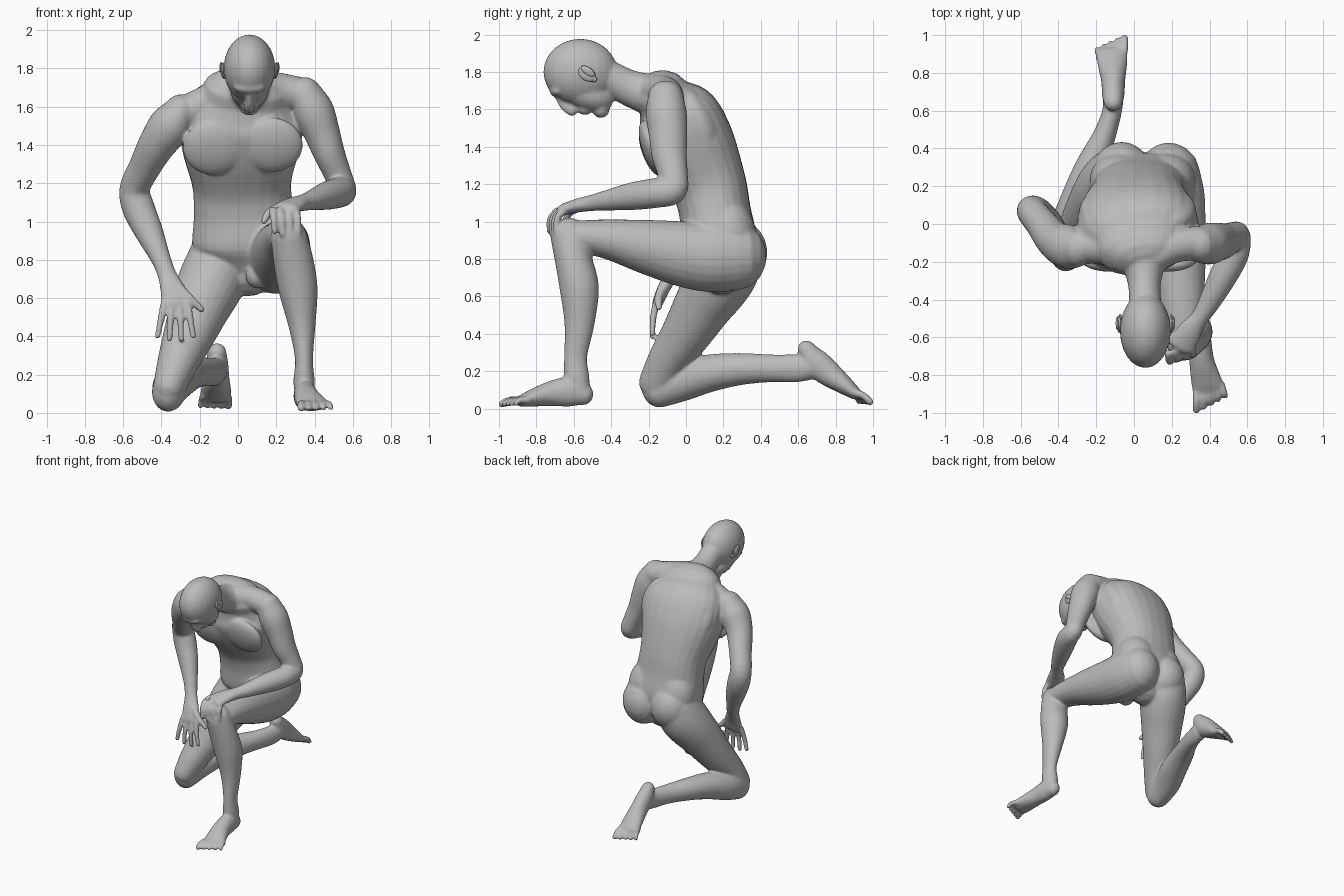
import bpy, bmesh, math
from mathutils import Vector, Matrix

old = bpy.data.objects.get("Cube")
if old:
    bpy.data.objects.remove(old, do_unlink=True)

grey = bpy.data.materials.new("clay_grey")
grey.use_nodes = True
grey.diffuse_color = (0.5, 0.5, 0.5, 1)
grey.node_tree.nodes["Principled BSDF"].inputs["Base Color"].default_value = (0.5, 0.5, 0.5, 1)
grey.node_tree.nodes["Principled BSDF"].inputs["Roughness"].default_value = 0.7

SIDES = 24


def spline(rows, steps=4):
    """Smooth curve through rows of equal length."""
    rows = [Vector(r) for r in rows]
    out = []
    for i in range(len(rows) - 1):
        a, b = rows[i], rows[i + 1]
        p = rows[i - 1] if i else a * 2 - b
        n = rows[i + 2] if i + 2 < len(rows) else b * 2 - a
        for k in range(steps):
            t = k / steps
            out.append(0.5 * (2 * a + (b - p) * t + (2 * p - 5 * a + 4 * b - n) * t * t
                              + (3 * a - p - 3 * b + n) * t ** 3))
    return out + [rows[-1]]


def loft(bm, rows, ref=(1, 0, 0), power=1.0):
    """Round-ended limb; each row is x, y, z, half width along ref, half depth.
    A power below 1 makes the section boxier."""
    pts = spline(rows)
    pos = [Vector(p[:3]) for p in pts]
    rings = []
    for i, p in enumerate(pts):
        t = (pos[min(i + 1, len(pos) - 1)] - pos[max(i - 1, 0)]).normalized()
        rings.append((pos[i], t, p[3], p[4]))

    def dome(ring, sign):
        c, t, a, b = ring
        return [(c + t * sign * min(a, b) * math.sin(math.radians(g)), t,
                 a * math.cos(math.radians(g)), b * math.cos(math.radians(g))) for g in (25, 50, 70, 84)]

    def bulge(value):
        return math.copysign(abs(value) ** power, value)

    rings = dome(rings[0], -1)[::-1] + rings + dome(rings[-1], 1)
    loops = []
    for c, t, a, b in rings:
        u = Vector(ref)
        u = (u - t * u.dot(t)).normalized()
        v = t.cross(u)
        loops.append([bm.verts.new(c + u * a * bulge(math.cos(w)) + v * b * bulge(math.sin(w)))
                      for w in (2 * math.pi * k / SIDES for k in range(SIDES))])
    for l0, l1 in zip(loops, loops[1:]):
        for k in range(SIDES):
            j = (k + 1) % SIDES
            bm.faces.new((l0[k], l0[j], l1[j], l1[k]))
    bm.faces.new(loops[0][::-1])
    bm.faces.new(loops[-1])


def blob(bm, centre, radii, tilt=0.0):
    """Ellipsoid tilted about the x axis."""
    m = Matrix.Translation(centre) @ Matrix.Rotation(tilt, 4, 'X') @ Matrix.Diagonal((*radii, 1))
    bmesh.ops.create_uvsphere(bm, u_segments=24, v_segments=16, radius=1, matrix=m)


def digit(bm, points, r0, r1):
    """Finger or toe tapering from r0 to r1."""
    n = len(points) - 1
    loft(bm, [(*p, r0 + (r1 - r0) * i / n, r0 + (r1 - r0) * i / n) for i, p in enumerate(points)],
         ref=(1, 0.1, 0.05))


def finish(bm, name):
    bmesh.ops.recalc_face_normals(bm, faces=bm.faces)
    for f in bm.faces:
        f.smooth = True
    me = bpy.data.meshes.new(name)
    bm.to_mesh(me)
    bm.free()
    me.materials.append(grey)
    ob = bpy.data.objects.new(name, me)
    bpy.context.collection.objects.link(ob)
    return ob


body = bmesh.new()

# Torso and neck
loft(body, [(0.04, 0.19, 0.74, 0.17, 0.13), (0.045, 0.18, 0.87, 0.28, 0.20),
            (0.03, 0.155, 1.05, 0.262, 0.192), (0.02, 0.12, 1.20, 0.26, 0.203),
            (0.015, 0.03, 1.40, 0.312, 0.235), (0.025, -0.05, 1.56, 0.318, 0.225),
            (0.04, -0.12, 1.66, 0.24, 0.15)],
     ref=(1, 0, 0.12), power=0.88)
loft(body, [(0.04, -0.08, 1.64, 0.17, 0.13), (0.05, -0.20, 1.68, 0.125, 0.112),
            (0.055, -0.31, 1.718, 0.088, 0.096), (0.06, -0.45, 1.79, 0.085, 0.09)])

# Trapezius slopes
loft(body, [(0.05, -0.20, 1.70, 0.09, 0.09), (0.20, -0.12, 1.69, 0.09, 0.09), (0.34, -0.10, 1.66, 0.09, 0.09)], (0, 1, 0))
loft(body, [(0.05, -0.20, 1.70, 0.09, 0.09), (-0.13, -0.13, 1.635, 0.09, 0.09), (-0.29, -0.12, 1.56, 0.09, 0.09)], (0, 1, 0))

# Chest, shoulder blades, lower back, right buttock, groin
for x, z in ((-0.125, 1.385), (0.175, 1.40)):
    blob(body, (x, -0.18, z), (0.165, 0.058, 0.15), 0.33)
for x, z in ((-0.135, 1.50), (0.175, 1.53)):
    blob(body, (x, 0.07, z), (0.155, 0.095, 0.20), 0.45)
for x in (-0.08, 0.17):
    blob(body, (x, 0.235, 0.93), (0.155, 0.14, 0.20), 0.15)
blob(body, (-0.065, 0.25, 0.835), (0.165, 0.185, 0.185))
blob(body, (0.10, 0.03, 0.72), (0.06, 0.07, 0.07))

# Head: skull, lower face, chin, brow, mouth, nose
blob(body, (0.06, -0.565, 1.80), (0.135, 0.198, 0.177))
blob(body, (0.06, -0.535, 1.69), (0.10, 0.155, 0.092), -0.39)
blob(body, (0.06, -0.455, 1.605), (0.055, 0.048, 0.052))
blob(body, (0.06, -0.685, 1.70), (0.085, 0.045, 0.036))
blob(body, (0.06, -0.54, 1.605), (0.046, 0.042, 0.036))
loft(body, [(0.06, -0.68, 1.67, 0.018, 0.024), (0.06, -0.642, 1.622, 0.02, 0.034), (0.06, -0.605, 1.597, 0.029, 0.036)])

# Raised left leg: buttock and thigh, shin, foot
loft(body, [(0.185, 0.265, 0.815, 0.165, 0.185), (0.20, 0.14, 0.812, 0.175, 0.19),
            (0.22, 0.0, 0.825, 0.16, 0.178),
            (0.235, -0.20, 0.863, 0.145, 0.148), (0.25, -0.40, 0.903, 0.122, 0.11),
            (0.26, -0.54, 0.918, 0.105, 0.09), (0.265, -0.62, 0.915, 0.095, 0.083)])
loft(body, [(0.265, -0.625, 0.925, 0.095, 0.10), (0.29, -0.60, 0.79, 0.105, 0.10),
            (0.315, -0.57, 0.64, 0.102, 0.105), (0.335, -0.57, 0.45, 0.07, 0.08),
            (0.345, -0.59, 0.28, 0.047, 0.062), (0.345, -0.585, 0.17, 0.056, 0.068),
            (0.348, -0.57, 0.09, 0.05, 0.06)])
loft(body, [(0.345, -0.545, 0.075, 0.05, 0.058), (0.35, -0.62, 0.09, 0.06, 0.08),
            (0.358, -0.72, 0.08, 0.066, 0.068), (0.38, -0.82, 0.057, 0.08, 0.047),
            (0.394, -0.875, 0.042, 0.085, 0.033)])
for i in range(5):
    digit(body, [(0.332 + 0.032 * i, -0.87 + 0.006 * i, 0.045), (0.33 + 0.037 * i, -0.94 + 0.012 * i, 0.045),
                 (0.33 + 0.039 * i, -0.985 + 0.018 * i, 0.025)], 0.021, 0.020 - 0.0015 * i)

# Kneeling right leg: thigh, shin, foot on its toes
loft(body, [(-0.08, 0.235, 0.84, 0.165, 0.18), (-0.115, 0.205, 0.74, 0.175, 0.185),
            (-0.155, 0.155, 0.65, 0.172, 0.175),
            (-0.20, 0.09, 0.55, 0.157, 0.157), (-0.26, 0.0, 0.40, 0.133, 0.133),
            (-0.32, -0.10, 0.25, 0.105, 0.108), (-0.36, -0.155, 0.13, 0.085, 0.10)])
loft(body, [(-0.365, -0.15, 0.103, 0.085, 0.10), (-0.345, -0.02, 0.145, 0.098, 0.105),
            (-0.29, 0.13, 0.19, 0.098, 0.10), (-0.23, 0.30, 0.212, 0.083, 0.085),
            (-0.16, 0.46, 0.215, 0.062, 0.074), (-0.12, 0.58, 0.215, 0.052, 0.075),
            (-0.11, 0.65, 0.22, 0.054, 0.07)])
loft(body, [(-0.11, 0.645, 0.315, 0.05, 0.05), (-0.11, 0.69, 0.25, 0.06, 0.075),
            (-0.11, 0.76, 0.19, 0.064, 0.07), (-0.114, 0.84, 0.13, 0.078, 0.052),
            (-0.116, 0.90, 0.085, 0.083, 0.036)])
for i in range(5):
    digit(body, [(-0.055 - 0.031 * i, 0.89 - 0.005 * i, 0.09), (-0.05 - 0.035 * i, 0.95 - 0.011 * i, 0.068),
                 (-0.05 - 0.037 * i, 0.985 - 0.015 * i, 0.035)], 0.021, 0.020 - 0.0015 * i)

# Left arm, resting across the raised knee
loft(body, [(0.35, -0.11, 1.665, 0.09, 0.095), (0.395, -0.105, 1.575, 0.107, 0.11),
            (0.44, -0.095, 1.46, 0.094, 0.103),
            (0.475, -0.09, 1.36, 0.083, 0.095), (0.52, -0.07, 1.25, 0.072, 0.08),
            (0.55, -0.07, 1.17, 0.068, 0.077), (0.53, -0.16, 1.153, 0.078, 0.08),
            (0.465, -0.29, 1.135, 0.073, 0.074), (0.39, -0.43, 1.112, 0.056, 0.054),
            (0.345, -0.50, 1.10, 0.048, 0.044), (0.295, -0.57, 1.088, 0.066, 0.038),
            (0.25, -0.645, 1.068, 0.076, 0.032)])
for i in range(4):
    x = 0.18 + 0.042 * i
    y = -0.685 + 0.012 * i
    digit(body, [(x, y, 1.06), (x + 0.006, y - 0.04, 1.015), (x + 0.012, y - 0.045, 0.945 - 0.012 * (i % 3))],
          0.021, 0.016)
digit(body, [(0.24, -0.58, 1.075), (0.165, -0.62, 1.05), (0.135, -0.65, 1.00)], 0.027, 0.017)

# Right arm, hand on the lowered thigh
loft(body, [(-0.30, -0.13, 1.58, 0.085, 0.10), (-0.355, -0.12, 1.50, 0.112, 0.118),
            (-0.425, -0.08, 1.40, 0.098, 0.10), (-0.49, 0.0, 1.28, 0.083, 0.087),
            (-0.54, 0.065, 1.17, 0.08, 0.08), (-0.52, 0.065, 1.07, 0.085, 0.08),
            (-0.467, 0.028, 0.95, 0.075, 0.068),
            (-0.405, -0.03, 0.81, 0.053, 0.05), (-0.37, -0.075, 0.72, 0.05, 0.038),
            (-0.34, -0.12, 0.64, 0.068, 0.034), (-0.325, -0.15, 0.57, 0.072, 0.03)])
for i in range(4):
    x = -0.385 + 0.04 * i
    tip = -0.42 + 0.062 * i
    digit(body, [(x, -0.155, 0.575), ((x + tip) / 2, -0.175, 0.49), (tip, -0.18, 0.40 - 0.015 * (i in (1, 2)))],
          0.021, 0.016)
digit(body, [(-0.31, -0.12, 0.65), (-0.25, -0.145, 0.595), (-0.19, -0.145, 0.54)], 0.03, 0.018)

# Fuse the parts into one smooth skin
skin = finish(body, "body")
fuse = skin.modifiers.new("fuse", 'REMESH')
fuse.mode = 'VOXEL'
fuse.voxel_size = 0.008
fuse.use_smooth_shade = True
soften = skin.modifiers.new("soften", 'SMOOTH')
soften.factor = 0.5
soften.iterations = 12

# Ears: shell, inner rim and lobe on each side of the head
for name, side in (("left_ear", 1), ("right_ear", -1)):
    ear = bmesh.new()
    blob(ear, (0.06 + side * 0.138, -0.53, 1.79), (0.012, 0.05, 0.036), -0.6)
    blob(ear, (0.06 + side * 0.148, -0.525, 1.805), (0.009, 0.042, 0.02), -0.6)
    blob(ear, (0.06 + side * 0.132, -0.497, 1.765), (0.011, 0.022, 0.018), -0.6)
    finish(ear, name)
